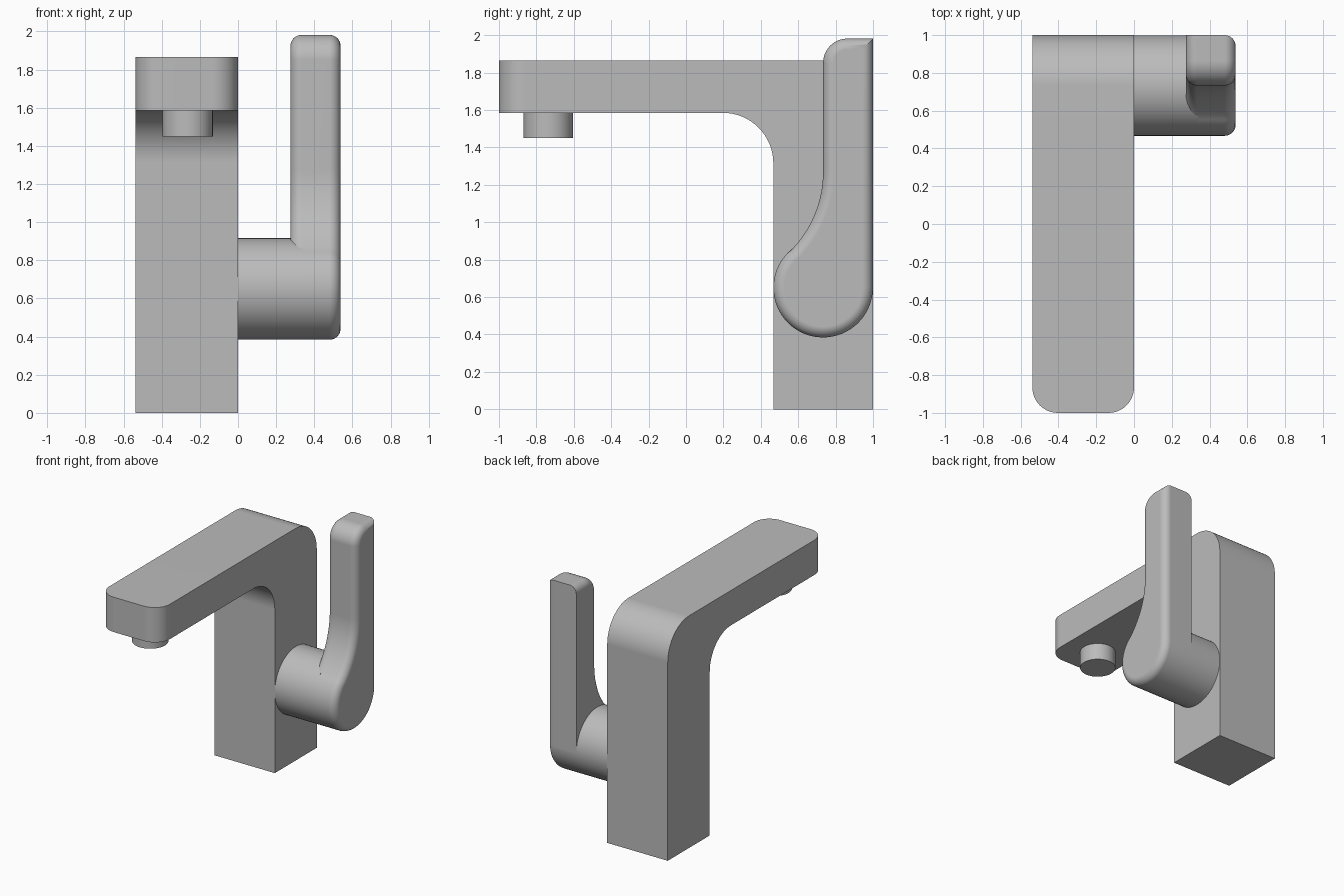
import bpy
import bmesh
from math import sin, cos, radians
from mathutils import Matrix

cube = bpy.data.objects.get("Cube")
if cube:
    bpy.data.objects.remove(cube, do_unlink=True)

# Single plain grey finish
GREY = (0.5, 0.5, 0.5, 1)
metal = bpy.data.materials.new("plain_grey")
metal.use_nodes = True
metal.diffuse_color = GREY
metal.node_tree.nodes["Principled BSDF"].inputs["Base Color"].default_value = GREY


def arc(cy, cz, r, start, end, steps=16):
    """Points (y, z) along an arc, angles in degrees."""
    angles = [radians(start + (end - start) * i / steps) for i in range(steps + 1)]
    return [(cy + r * cos(a), cz + r * sin(a)) for a in angles]


def extrude_profile(profile, x0, x1):
    """Closed (y, z) profile extruded along x."""
    bm = bmesh.new()
    near = [bm.verts.new((x0, y, z)) for y, z in profile]
    far = [bm.verts.new((x1, y, z)) for y, z in profile]
    bm.faces.new(near)
    bm.faces.new(far[::-1])
    for i in range(len(near)):
        j = (i + 1) % len(near)
        bm.faces.new((near[j], near[i], far[i], far[j]))
    bmesh.ops.recalc_face_normals(bm, faces=bm.faces)
    return bm


def round_edges(bm, edges, radius, segments):
    bmesh.ops.bevel(bm, geom=edges, offset=radius, offset_type='OFFSET',
                    segments=segments, profile=0.5, affect='EDGES',
                    clamp_overlap=False)


def finish(bm, name):
    mesh = bpy.data.meshes.new(name)
    bmesh.ops.recalc_face_normals(bm, faces=bm.faces)
    bm.to_mesh(mesh)
    bm.free()
    mesh.materials.append(metal)
    obj = bpy.data.objects.new(name, mesh)
    bpy.context.collection.objects.link(obj)
    bpy.ops.object.select_all(action='DESELECT')
    obj.select_set(True)
    bpy.context.view_layer.objects.active = obj
    bpy.ops.object.shade_smooth_by_angle(angle=radians(30))
    weighted = obj.modifiers.new("even_shading", 'WEIGHTED_NORMAL')
    weighted.keep_sharp = True
    return obj


def cylinder(name, center, radius, depth, axis):
    bm = bmesh.new()
    turn = Matrix.Rotation(radians(90), 4, 'Y') if axis == 'X' else Matrix()
    bmesh.ops.create_cone(bm, cap_ends=True, segments=64, radius1=radius,
                          radius2=radius, depth=depth,
                          matrix=Matrix.Translation(center) @ turn)
    return finish(bm, name)


# Body: square column bending into a flat spout arm
TOP, UNDER, FRONT = 1.865, 1.585, 0.467
BEND = 0.27
body_profile = [(1, 0)]
body_profile += arc(1 - BEND, TOP - BEND, BEND, 0, 90)
body_profile += [(-1, TOP), (-1, UNDER)]
body_profile += arc(FRONT - BEND, UNDER - BEND, BEND, 90, 0)
body_profile += [(FRONT, 0)]
body = extrude_profile(body_profile, -0.538, 0)
tip_edges = [e for e in body.edges
             if all(v.co.y < -0.99 for v in e.verts)
             and abs(e.verts[0].co.x - e.verts[1].co.x) > 0.1]
# The tip's upright corners are the profile edges at the end of the arm
tip_edges = [e for e in body.edges if all(v.co.y < -0.99 for v in e.verts)
             and e not in tip_edges]
round_edges(body, tip_edges, 0.135, 12)
finish(body, "body_and_spout_arm")

# Water outlet under the arm
cylinder("outlet", (-0.264, -0.737, 1.53), 0.132, 0.16, 'Z')

# Round hub joining the lever to the column
HUB_Y, HUB_Z, HUB_R = 0.733, 0.65, 0.266
cylinder("lever_hub", (0.17, HUB_Y, HUB_Z), HUB_R, 0.34, 'X')

# Lever: teardrop plate with softened edges
INNER, OUTER, LEVER_TOP = 0.275, 0.538, 1.982
lever_profile = [(1, LEVER_TOP)]
lever_profile += arc(HUB_Y + 0.13, LEVER_TOP - 0.13, 0.13, 90, 180, 10)
lever_profile += arc(HUB_Y - 0.6, 1.27, 0.6, 0, -45)
lever_profile += arc(HUB_Y, HUB_Z, HUB_R, 135, 360, 40)
lever_profile[-1] = (1, HUB_Z)
lever = extrude_profile(lever_profile, INNER, OUTER)


def softened(edge):
    a, b = (v.co for v in edge.verts)
    if abs(a.x - b.x) > 0.1:
        return False
    if a.x > INNER + 0.1:
        return True
    # Inner side: only the front and top edges, above the hub
    return min(a.z, b.z) > 0.835 and min(a.y, b.y) < 0.99


round_edges(lever, [e for e in lever.edges if softened(e)], 0.058, 8)
finish(lever, "lever")
